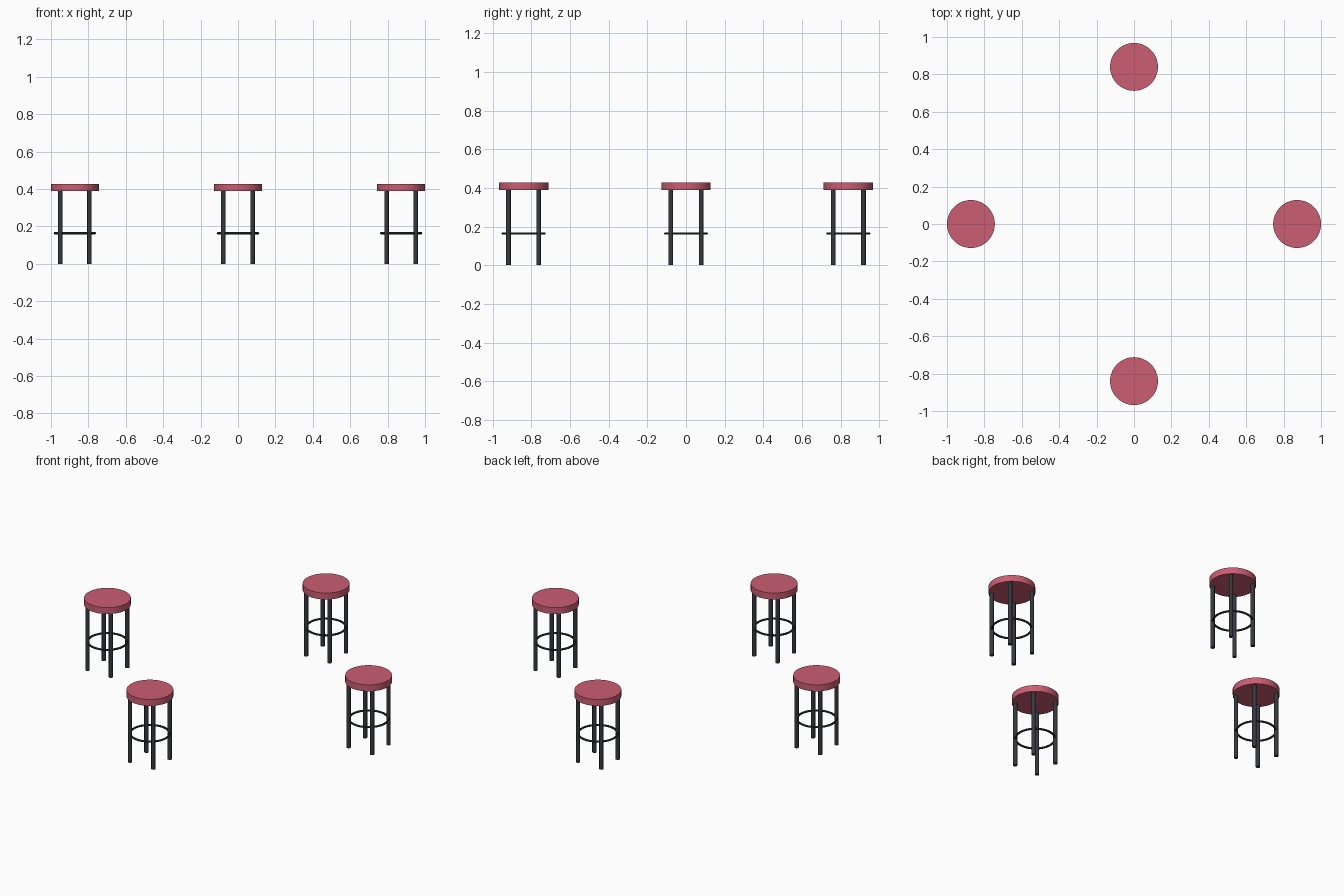
import bpy, math

if "Cube" in bpy.data.objects:
    bpy.data.objects.remove(bpy.data.objects["Cube"])

SEAT_R, SEAT_BOTTOM, SEAT_TOP = 0.128, 0.389, 0.428
LEG_R, LEG_OFF = 0.012, 0.078
RING_R, RING_T, RING_Z = 0.108, 0.006, 0.164


def material(name, rgb):
    m = bpy.data.materials.new(name)
    m.diffuse_color = (*rgb, 1)
    m.use_nodes = True
    m.node_tree.nodes["Principled BSDF"].inputs["Base Color"].default_value = m.diffuse_color
    return m


red = material("red_cushion", (0.60, 0.11, 0.17))
dark = material("dark_metal", (0.035, 0.04, 0.05))


def finish(name, mat):
    ob = bpy.context.object
    ob.name = name
    ob.data.materials.append(mat)
    bpy.ops.object.shade_smooth_by_angle(angle=math.radians(40))


def cylinder(name, x, y, z0, z1, r, sides, mat):
    bpy.ops.mesh.primitive_cylinder_add(
        vertices=sides, radius=r, depth=z1 - z0, location=(x, y, (z0 + z1) / 2))
    finish(name, mat)


def stool(label, x, y):
    # round cushion
    cylinder(f"{label}_seat", x, y, SEAT_BOTTOM, SEAT_TOP, SEAT_R, 48, red)
    # four straight legs on the diagonals
    for i, (sx, sy) in enumerate([(-1, -1), (1, -1), (1, 1), (-1, 1)], 1):
        cylinder(f"{label}_leg_{i}", x + sx * LEG_OFF, y + sy * LEG_OFF,
                 0, SEAT_BOTTOM + 0.004, LEG_R, 12, dark)
    # foot ring running through the legs
    bpy.ops.mesh.primitive_torus_add(
        major_radius=RING_R, minor_radius=RING_T, major_segments=48,
        minor_segments=8, location=(x, y, RING_Z))
    finish(f"{label}_foot_ring", dark)


# four stools around an empty centre
stool("left_stool", -0.872, 0)
stool("right_stool", 0.872, 0)
stool("front_stool", 0, -0.84)
stool("back_stool", 0, 0.84)
